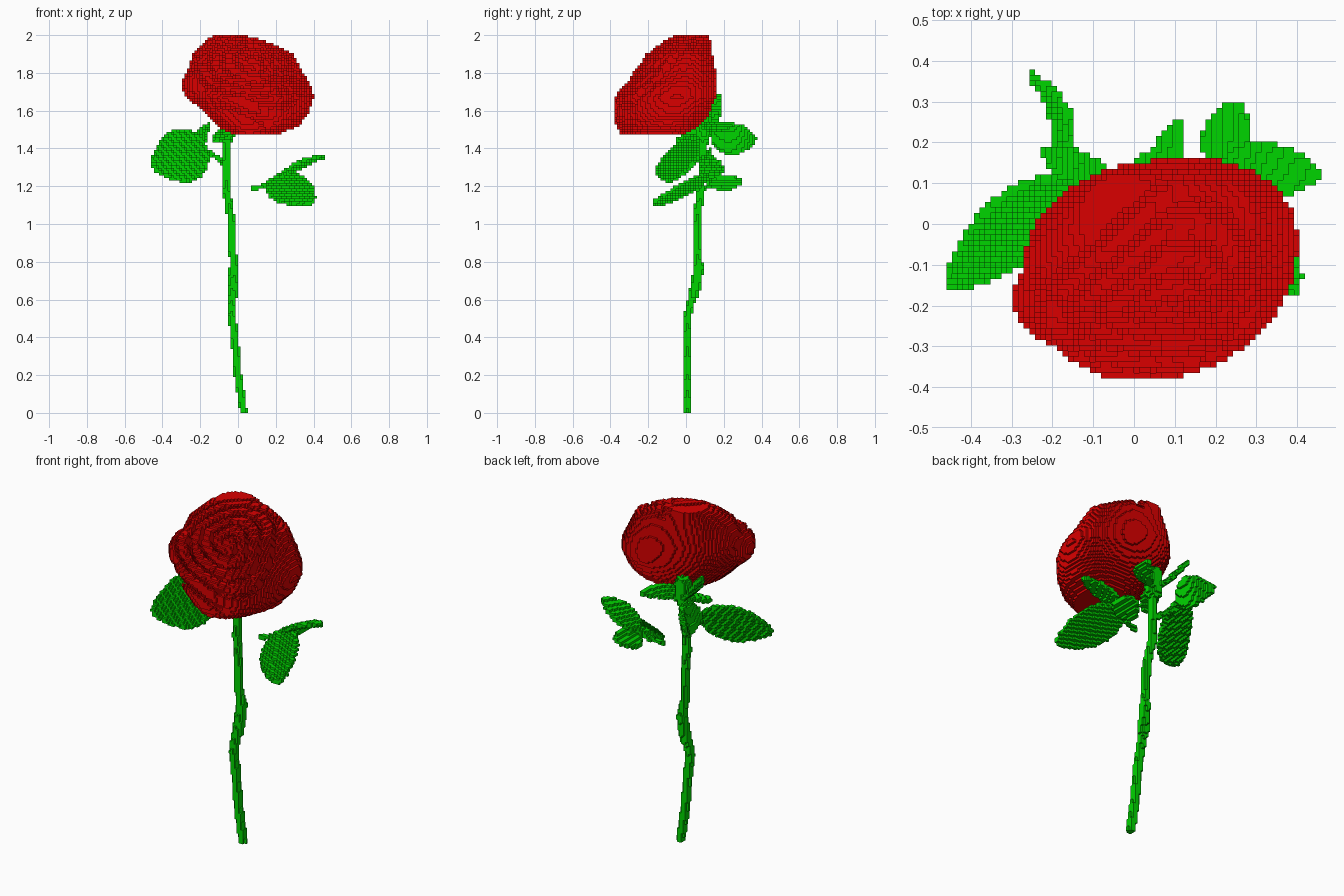
import bpy
import math
from mathutils import Vector

if "Cube" in bpy.data.objects:
    bpy.data.objects.remove(bpy.data.objects["Cube"], do_unlink=True)

S = 2 / 148          # edge of one block


def material(name, rgb):
    m = bpy.data.materials.new(name)
    m.use_nodes = True
    m.diffuse_color = (*rgb, 1)
    m.node_tree.nodes["Principled BSDF"].inputs["Base Color"].default_value = (*rgb, 1)
    return m


red = material("petal red", (0.7, 0, 0))
green = material("leaf green", (0, 0.66, 0))


def cell(p):
    return tuple(math.floor(c / S) for c in p)


def ball(cells, p, r):
    """Fill the blocks whose centres lie within r of p."""
    lo, hi = cell(p - Vector((r, r, r))), cell(p + Vector((r, r, r)))
    for i in range(lo[0], hi[0] + 1):
        for j in range(lo[1], hi[1] + 1):
            for k in range(max(lo[2], 0), hi[2] + 1):
                centre = Vector((i + 0.5, j + 0.5, k + 0.5)) * S
                if (centre - p).length <= r:
                    cells.add((i, j, k))
    cells.add(cell(p))


def tube(points, r):
    cells = set()
    points = [Vector(p) for p in points]
    for a, b in zip(points, points[1:]):
        n = math.ceil((b - a).length / S * 2)
        for t in range(n):
            ball(cells, a.lerp(b, t / n), r)
    return cells


def leaf(base, tip, half, bend=(0, 0, 0), thick=0.011):
    """Pointed blade, broadest near its base, with half as its half-width vector."""
    cells = set()
    base, tip, half, bend = map(Vector, (base, tip, half, bend))
    n = math.ceil((tip - base).length / S * 2)
    m = math.ceil(half.length / S * 2)
    for a in range(n + 1):
        t = a / n
        width = max(math.sin(math.pi * t ** 0.8), 0) ** 0.7
        mid = base.lerp(tip, t) + bend * math.sin(math.pi * t)
        for b in range(-m, m + 1):
            ball(cells, mid + half * (width * b / m), thick)
    return cells


# Blossom: stacked rounded slices, as height, x range, y range
SLICES = [
    (1.47, -0.03, 0.21, -0.34, -0.01), (1.52, -0.11, 0.32, -0.37, 0.07),
    (1.58, -0.17, 0.37, -0.38, 0.12), (1.67, -0.24, 0.40, -0.38, 0.155),
    (1.72, -0.26, 0.39, -0.34, 0.16), (1.79, -0.27, 0.35, -0.27, 0.16),
    (1.90, -0.24, 0.29, -0.21, 0.14), (1.96, -0.18, 0.17, -0.13, 0.13),
    (2.0, -0.13, 0.03, -0.05, 0.12)]
SKEW = 0.2
BUD = Vector((0.08, -0.17, 1.82))
AXIS = Vector((0, -0.65, 0.76))
SIDE = Vector((1, 0, 0))
UP = AXIS.cross(SIDE)


def slice_at(z):
    for a, b in zip(SLICES, SLICES[1:]):
        if a[0] <= z <= b[0]:
            t = (z - a[0]) / (b[0] - a[0])
            return [u + (v - u) * t for u, v in zip(a[1:], b[1:])]


def in_groove(p):
    """Spiral gap between the furled petals, cut in from the open side."""
    d = p - BUD
    x, y = d.dot(SIDE), d.dot(UP)
    angle = math.atan2(y, x)
    r = math.hypot(x, y) * (1 + 0.1 * math.sin(3 * angle + 1))
    phase = (r / 0.065 + angle / math.tau) % 1
    reach = 0.3 + max(-y, 0) * 0.2
    return 0.02 < r < reach and phase > 0.62 and d.dot(AXIS) > -0.06 - 0.17 * r


def blossom():
    cells = set()
    for k in range(109, 148):
        x0, x1, y0, y1 = slice_at((k + 0.5) * S)
        for i in range(-30, 31):
            for j in range(-30, 20):
                p = Vector((i + 0.5, j + 0.5, k + 0.5)) * S
                u = (2 * p.x - x0 - x1) / (x1 - x0)
                v = (2 * p.y - y0 - y1) / (y1 - y0)
                if abs(u) ** 2.2 + abs(v) ** 2.2 - 2 * SKEW * u * v <= 1 - SKEW ** 2:
                    cells.add((i, j, k))
    # Outer petal lip folding out on one side
    ball(cells, Vector((-0.175, -0.18, 1.74)), 0.12)
    return {c for c in cells if not in_groove((Vector(c) + Vector((0.5, 0.5, 0.5))) * S)}


CALYX = (-0.06, 0.09, 1.5)
stem = tube([(0.03, 0.007, 0.01), (0.02, 0.007, 0.07), (0, 0.007, 0.2),
             (-0.02, 0.007, 0.42), (-0.035, 0.01, 0.52), (-0.035, 0.03, 0.6),
             (-0.025, 0.055, 0.66), (-0.02, 0.07, 0.76), (-0.03, 0.055, 0.86),
             (-0.04, 0.06, 1.05), (-0.065, 0.08, 1.2), (-0.055, 0.09, 1.4), CALYX], 0.021)
stem |= tube([(-0.03, 0.04, 0.62), (-0.02, 0.07, 0.78)], 0.027)

# Calyx and its sepals
sepals = tube([(-0.06, 0.09, 1.47), (-0.05, 0.1, 1.58)], 0.042)
for tip, half, bend in [((0.11, 0.25, 1.53), (0.03, -0.02, 0.02), (0.03, -0.03, 0)),
                        ((-0.22, 0.18, 1.68), (0.02, 0.03, -0.02), (0, 0, -0.02)),
                        ((-0.12, -0.05, 1.44), (0.03, -0.02, 0), (0, 0, 0))]:
    sepals |= leaf(CALYX, tip, half, bend)

# Pair of leaves sharing a stalk
right_leaves = tube([(-0.06, 0.09, 1.31), (-0.12, 0.11, 1.36), (-0.19, 0.13, 1.4)], 0.013)
right_leaves |= leaf((-0.17, 0.1, 1.41), (-0.45, -0.15, 1.3), (-0.055, 0.055, 0.125))
right_leaves |= leaf((-0.19, 0.14, 1.45), (-0.25, 0.365, 1.45), (0.02, 0, 0.075), (0.04, 0.01, 0))

# Cluster of three leaves on the other side
left_leaves = tube([(0.08, 0.1, 1.19), (0.15, 0.12, 1.2), (0.23, 0.14, 1.25)], 0.013)
left_leaves |= leaf((0.18, 0.12, 1.24), (0.395, -0.17, 1.115), (0.075, 0.05, 0.055))
left_leaves |= leaf((0.22, 0.14, 1.25), (0.45, 0.12, 1.355), (0.01, 0.06, -0.01), (0, 0, 0.015))
left_leaves |= leaf((0.21, 0.13, 1.21), (0.25, 0.295, 1.23), (0.05, -0.02, 0.03))

parts = [("blossom", blossom(), red), ("stem", stem, green), ("sepals", sepals, green),
         ("right_leaves", right_leaves, green), ("left_leaves", left_leaves, green)]

# Turn the blocks into meshes, keeping only the exposed faces
filled = set()
for name, cells, mat in parts:
    cells -= filled
    filled |= cells


def build(name, cells, mat):
    index, faces = {}, []
    for c in sorted(cells):
        for ax in range(3):
            for sign in (0, 1):
                near = list(c)
                near[ax] += 2 * sign - 1
                if tuple(near) in filled:
                    continue
                quad = []
                for u, v in ((0, 0), (1, 0), (1, 1), (0, 1)):
                    q = list(c)
                    q[ax] += sign
                    q[(ax + 1) % 3] += u
                    q[(ax + 2) % 3] += v
                    quad.append(index.setdefault(tuple(q), len(index)))
                faces.append(quad if sign else quad[::-1])
    mesh = bpy.data.meshes.new(name)
    mesh.from_pydata([Vector(q) * S for q in index], [], faces)
    mesh.materials.append(mat)
    bpy.context.collection.objects.link(bpy.data.objects.new(name, mesh))


for part in parts:
    build(*part)
